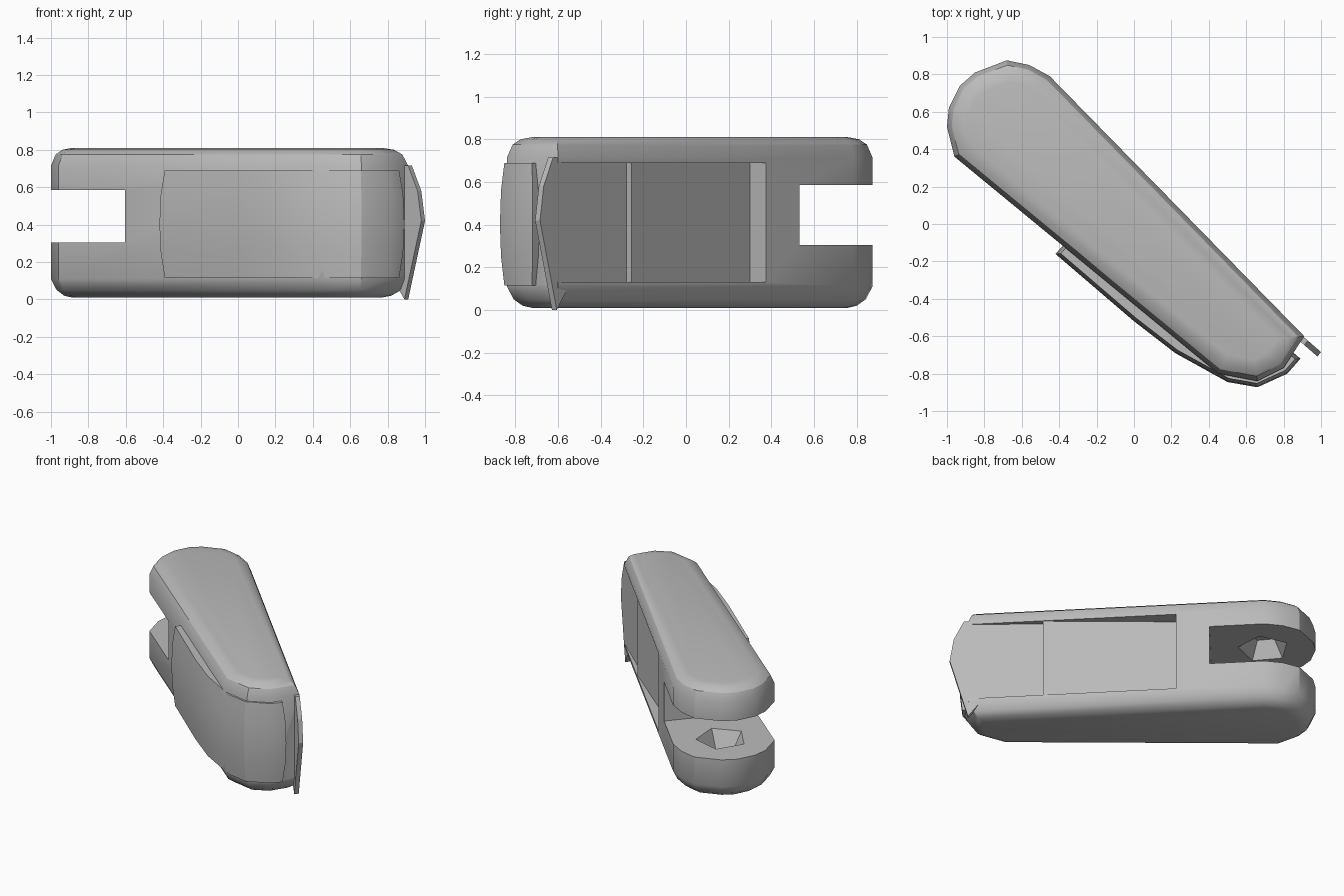
import bpy
import bmesh
import math
from mathutils import Vector

cube = bpy.data.objects.get("Cube")
if cube:
    bpy.data.objects.remove(cube, do_unlink=True)

grey = bpy.data.materials.new("plain grey")
grey.use_nodes = True
grey.diffuse_color = (0.5, 0.5, 0.5, 1)
grey.node_tree.nodes["Principled BSDF"].inputs["Base Color"].default_value = (0.5, 0.5, 0.5, 1)


def inset(points, amount):
    """Move every edge of a counter-clockwise outline inwards."""
    result = []
    for i, p in enumerate(points):
        p = Vector(p)
        a = (p - Vector(points[i - 1])).normalized()
        b = (Vector(points[(i + 1) % len(points)]) - p).normalized()
        na, nb = Vector((-a.y, a.x)), Vector((-b.y, b.x))
        result.append(p + (na + nb) * amount / max(1 + na.dot(nb), 0.3))
    return result


def loft(name, outline, levels):
    """Stack inset copies of an outline; levels are (height, inset)."""
    bm = bmesh.new()
    rings = [[bm.verts.new((p.x, p.y, z)) for p in inset(outline, d)] for z, d in levels]
    n = len(outline)
    for low, high in zip(rings, rings[1:]):
        for i in range(n):
            j = (i + 1) % n
            bm.faces.new((low[i], low[j], high[j], high[i]))
    bm.faces.new(rings[0][::-1])
    bm.faces.new(rings[-1])
    bmesh.ops.recalc_face_normals(bm, faces=bm.faces)
    return finish(name, bm)


def finish(name, bm):
    mesh = bpy.data.meshes.new(name)
    bm.to_mesh(mesh)
    bm.free()
    mesh.materials.append(grey)
    obj = bpy.data.objects.new(name, mesh)
    bpy.context.collection.objects.link(obj)
    return obj


def select(obj):
    bpy.ops.object.select_all(action='DESELECT')
    obj.select_set(True)
    bpy.context.view_layer.objects.active = obj


def cut(target, cutter):
    cutter.hide_render = True
    mod = target.modifiers.new("cut", 'BOOLEAN')
    mod.operation = 'DIFFERENCE'
    mod.solver = 'EXACT'
    mod.object = cutter
    select(target)
    bpy.ops.object.modifier_apply(modifier=mod.name)
    bpy.data.objects.remove(cutter, do_unlink=True)


# Long body with rounded upper and lower edges
body = loft("body", [
    (-0.96, 0.36), (0.45, -0.80), (0.66, -0.84), (0.80, -0.77), (0.91, -0.60),
    (-0.45, 0.79), (-0.56, 0.85), (-0.68, 0.875), (-0.85, 0.81),
    (-0.93, 0.74), (-0.99, 0.62), (-1.0, 0.52)],
    [(0.01, 0.11), (0.02, 0.07), (0.05, 0.03), (0.11, 0),
     (0.715, 0), (0.775, 0.025), (0.80, 0.06), (0.81, 0.11)])

# Slot that splits the rear end into two arms
cut(body, loft("slot_cutter", [
    (-0.82, -0.18), (0.01, 0.77), (-1.19, 1.77), (-2.02, 0.82)],
    [(0.305, 0), (0.585, 0)]))

# Five-sided socket in the facing sides of both arms
socket = [(-0.66 + 0.17 * math.cos(t), 0.535 + 0.17 * math.sin(t))
          for t in (math.tau * k / 5 + 0.7 for k in range(5))]
cut(body, loft("socket_cutter", socket,
               [(0.18, 0.06), (0.305, 0), (0.585, 0), (0.70, 0.06)]))

# Stepped recess along the back side
cut(body, loft("recess_cutter", [
    (-0.11, 0.30), (0.565, -0.255), (0.54, -0.28), (0.96, -0.648),
    (1.3, -0.3), (0.17, 0.62)], [(0.13, 0), (0.69, 0)]))

# Raised front panel that wraps around the nose
panel = loft("front_panel", [
    (-0.42, -0.16), (0, -0.52), (0.22, -0.69), (0.5, -0.845), (0.66, -0.873),
    (0.82, -0.80), (0.89, -0.72), (0.82, -0.66), (0.5, -0.70), (-0.34, -0.07)],
    [(0.115, 0.02), (0.25, 0.005), (0.40, 0), (0.56, 0.005), (0.69, 0.02)])

# Thin end plate that continues the recess floor past the nose
bm = bmesh.new()
front, back = [], []
for x, z in [(0.84, 0.12), (0.91, 0), (1.0, 0.42), (0.98, 0.58), (0.93, 0.715), (0.84, 0.715)]:
    y = -0.685 - (x - 1.0) * 0.875
    back.append(bm.verts.new((x, y, z)))
    front.append(bm.verts.new((x - 0.02, y - 0.023, z)))
bm.faces.new(front)
bm.faces.new(back[::-1])
for i in range(len(front)):
    bm.faces.new((front[i - 1], back[i - 1], back[i], front[i]))
bmesh.ops.recalc_face_normals(bm, faces=bm.faces)
finish("end_plate", bm)

for part in (body, panel):
    select(part)
    bpy.ops.object.shade_smooth_by_angle(angle=math.radians(30))
